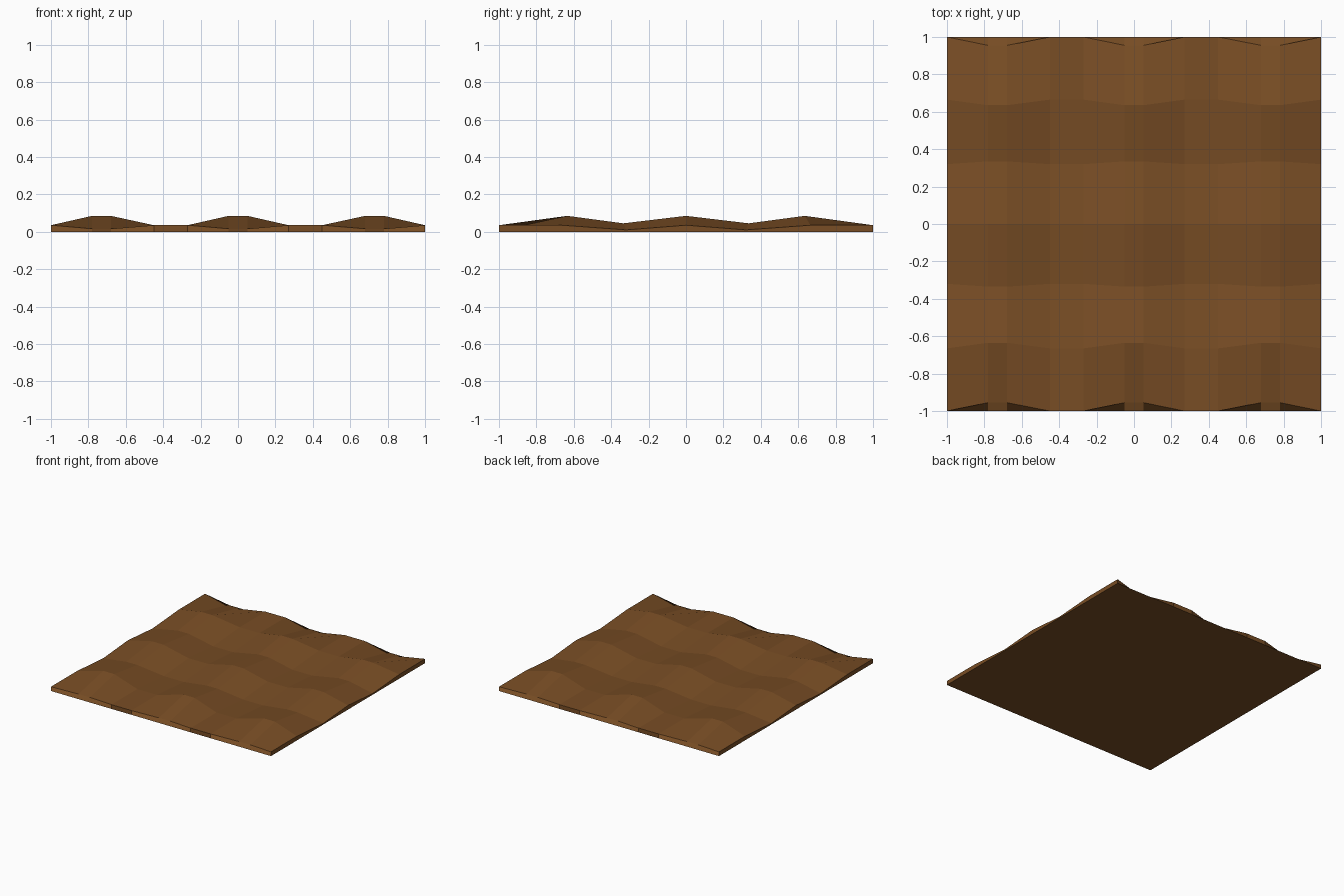
import bpy, bmesh

if "Cube" in bpy.data.objects:
    bpy.data.objects.remove(bpy.data.objects["Cube"])

# Columns run across x: ridges (1) and valleys (0)
half = [(0.05, 1), (0.27, 0), (0.45, 0), (0.68, 1), (0.78, 1), (1.0, 0)]
cols = [(-x, r) for x, r in reversed(half)] + half

# Half profiles along y (y, z) for a valley and for a ridge
valley = [(0, 0.035), (0.32, 0.01), (0.665, 0.035), (1.0, 0.035)]
ridge = [(0, 0.085), (0.335, 0.045), (0.635, 0.085), (0.955, 0.016)]


def full(profile):
    return [(-y, z) for y, z in reversed(profile[1:])] + profile


bm = bmesh.new()
top, base = [], []
for x, is_ridge in cols:
    pts = full(ridge if is_ridge else valley)
    flat = full(valley)
    top.append([bm.verts.new((x, y, z)) for y, z in pts])
    base.append([bm.verts.new((x, y, 0)) for y, z in flat])

# Rolling top surface and flat underside
n, m = len(cols), len(top[0])
for i in range(n - 1):
    for j in range(m - 1):
        for g in (top, base):
            bm.faces.new((g[i][j], g[i + 1][j], g[i + 1][j + 1], g[i][j + 1]))

# Thin walls round the edge
rim = ([(i, 0) for i in range(n)] + [(n - 1, j) for j in range(1, m)]
       + [(i, m - 1) for i in range(n - 2, -1, -1)] + [(0, j) for j in range(m - 2, 0, -1)])
for (a, b), (c, d) in zip(rim, rim[1:] + rim[:1]):
    bm.faces.new((base[a][b], base[c][d], top[c][d], top[a][b]))

bmesh.ops.recalc_face_normals(bm, faces=bm.faces)
mesh = bpy.data.meshes.new("dirt_ground_tile")
bm.to_mesh(mesh)
bm.free()

# Brown soil
mat = bpy.data.materials.new("soil_brown")
mat.diffuse_color = (0.19, 0.075, 0.018, 1)
mat.use_nodes = True
mat.node_tree.nodes["Principled BSDF"].inputs["Base Color"].default_value = mat.diffuse_color
mesh.materials.append(mat)
tile = bpy.data.objects.new("dirt_ground_tile", mesh)
bpy.context.collection.objects.link(tile)
